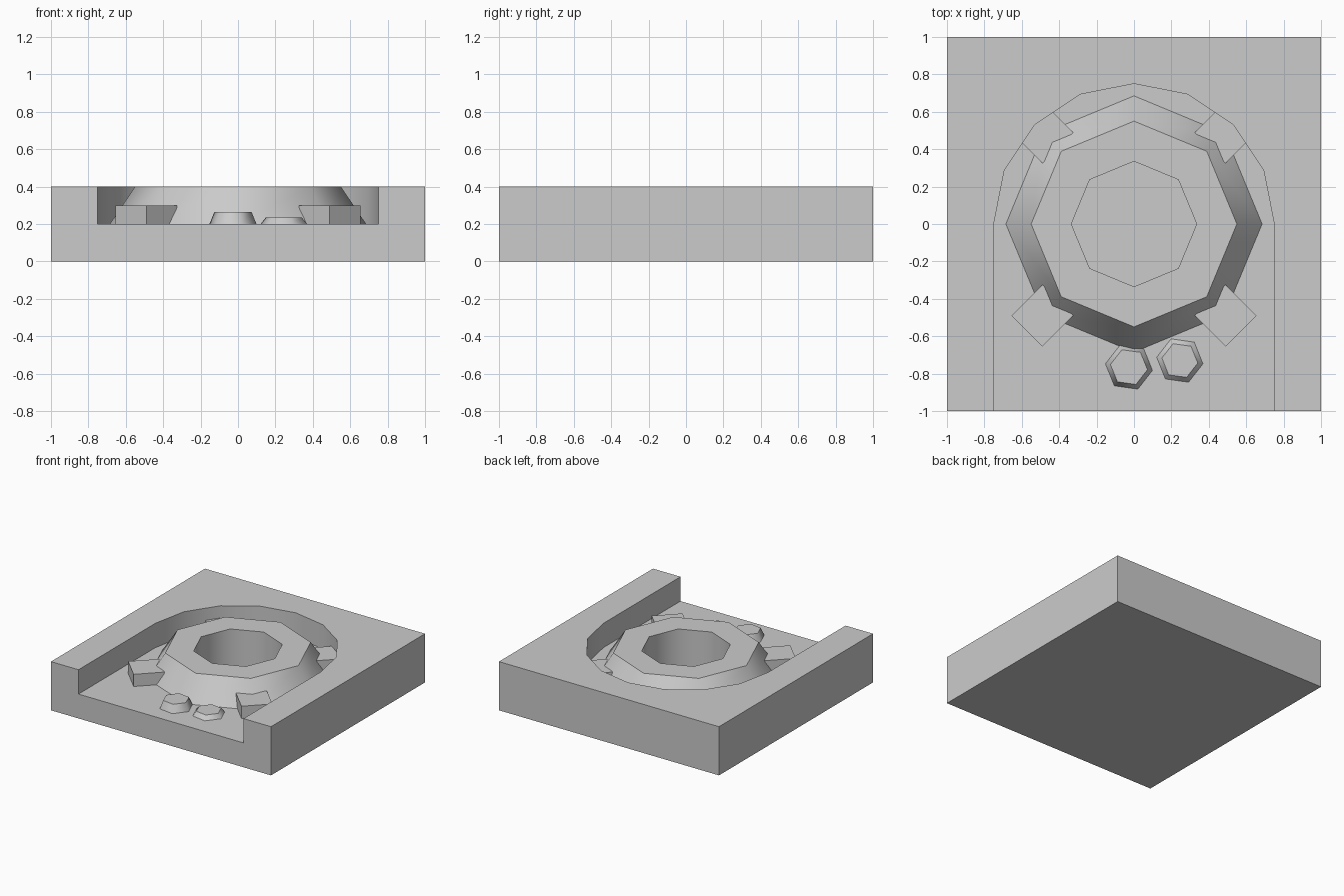
import bpy, bmesh
from math import sin, cos, pi, radians

if "Cube" in bpy.data.objects:
    bpy.data.objects.remove(bpy.data.objects["Cube"])

FLOOR, TOP = 0.2, 0.4


def make_object(name, bm):
    bmesh.ops.recalc_face_normals(bm, faces=bm.faces)
    mesh = bpy.data.meshes.new(name)
    bm.to_mesh(mesh)
    bm.free()
    obj = bpy.data.objects.new(name, mesh)
    bpy.context.collection.objects.link(obj)
    return obj


def prism(name, outline, z0, z1):
    bm = bmesh.new()
    base = bm.faces.new([bm.verts.new((x, y, z0)) for x, y in outline])
    side = bmesh.ops.extrude_face_region(bm, geom=[base])["geom"]
    for v in side:
        if isinstance(v, bmesh.types.BMVert):
            v.co.z = z1
    # extruding removes nothing when the base must stay closed
    if not base.is_valid or len(bm.faces) < len(outline) + 2:
        bm.faces.new([v for v in bm.verts if abs(v.co.z - z0) < 1e-6][:len(outline)])
    return make_object(name, bm)


def ring(r, n, start=0.0):
    return [(r * cos(start + 2 * pi * i / n), r * sin(start + 2 * pi * i / n)) for i in range(n)]


def lathe(name, profile, n, start=0.0, centre=(0, 0)):
    """Stack of n-sided rings; sloped and upright sides smooth, level faces flat."""
    bm = bmesh.new()
    rows = [[bm.verts.new((x + centre[0], y + centre[1], z)) for x, y in ring(r, n, start)]
            for r, z in profile]
    for a, b, (_, za), (_, zb) in zip(rows, rows[1:], profile, profile[1:]):
        for i in range(n):
            f = bm.faces.new((a[i], a[(i + 1) % n], b[(i + 1) % n], b[i]))
            f.smooth = abs(za - zb) > 1e-4
    bm.faces.new(rows[0])
    bm.faces.new(rows[-1])
    return make_object(name, bm)


def cut(target, cutter):
    mod = target.modifiers.new("cut", "BOOLEAN")
    mod.operation = "DIFFERENCE"
    mod.solver = "EXACT"
    mod.object = cutter
    bpy.context.view_layer.objects.active = target
    bpy.ops.object.modifier_apply(modifier=mod.name)
    bpy.data.objects.remove(cutter)


# Square ground tile with a round-ended trench open to the front
tile = prism("ground_tile", [(-1, -1), (1, -1), (1, 1), (-1, 1)], 0, TOP)
arc = [(0.75 * cos(pi * i / 8), 0.75 * sin(pi * i / 8)) for i in range(9)]
cut(tile, prism("trench_cutter", arc + [(-0.75, -1.2), (0.75, -1.2)], FLOOR, 0.6))
# Shaft under the crater (its edge is hidden beneath the cone)
cut(tile, prism("shaft_cutter", ring(0.45, 8), 0.005, 0.6))
bpy.ops.object.select_all(action="DESELECT")
tile.select_set(True)
bpy.context.view_layer.objects.active = tile
bpy.ops.object.shade_smooth_by_angle(angle=radians(30))

# Eight-sided crater mound with a deep straight pit
lathe("crater", [(0.685, FLOOR), (0.55, TOP), (0.335, TOP), (0.335, 0.01)], 8).data
crater = bpy.data.objects["crater"]
bm = bmesh.new()
bm.from_mesh(crater.data)
bottom = [f for f in bm.faces if len(f.verts) == 8 and f.calc_center_median().z > 0.1]
bmesh.ops.delete(bm, geom=bottom, context="FACES_ONLY")
bmesh.ops.recalc_face_normals(bm, faces=bm.faces)
up = max(bm.faces, key=lambda f: f.calc_center_median().z)
if up.normal.z < 0:
    bmesh.ops.reverse_faces(bm, faces=bm.faces)
bm.to_mesh(crater.data)
bm.free()

# Four square blocks set diagonally around the crater
for sx, side in ((-1, "left"), (1, "right")):
    for sy, end in ((-1, "front"), (1, "back")):
        outline = [(x + sx * 0.49, y + sy * 0.49) for x, y in ring(0.165, 4)]
        prism(f"block_{end}_{side}", outline, FLOOR, 0.3)

# Two six-sided pebbles on the trench floor
for name, centre, r0, r1, z in (("pebble_tall", (-0.027, -0.765), 0.127, 0.1, 0.265),
                                ("pebble_low", (0.245, -0.73), 0.125, 0.097, 0.235)):
    lathe(name, [(r0, FLOOR), (r1, z)], 6, radians(-8), centre)
